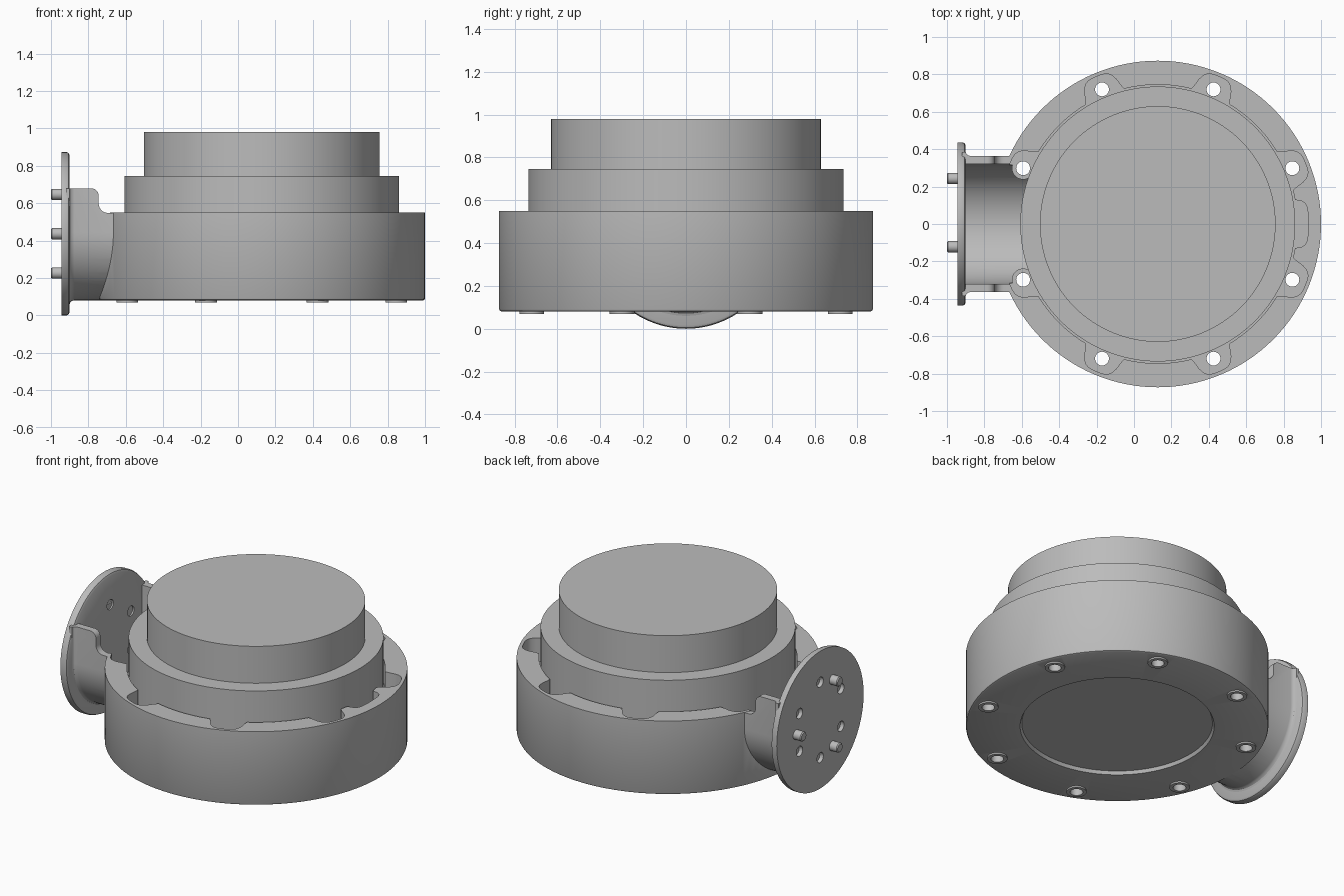
import bpy, bmesh
from math import sin, cos, pi, radians
from mathutils import Vector

if "Cube" in bpy.data.objects:
    bpy.data.objects.remove(bpy.data.objects["Cube"], do_unlink=True)

grey = bpy.data.materials.new("plain grey")
grey.use_nodes = True
grey.diffuse_color = (0.5, 0.5, 0.5, 1)
grey.node_tree.nodes["Principled BSDF"].inputs["Base Color"].default_value = (0.5, 0.5, 0.5, 1)

CX = 0.127       # housing axis
FZ = 0.437       # flange axis height
NZ = 0.445       # neck axis height


def loft(name, rings):
    """Closed solid through a list of equal-length loops."""
    bm = bmesh.new()
    loops = [[bm.verts.new(p) for p in ring] for ring in rings]
    n = len(loops[0])
    for a, b in zip(loops, loops[1:]):
        for i in range(n):
            j = (i + 1) % n
            bm.faces.new((a[i], a[j], b[j], b[i]))
    bm.faces.new(loops[0])
    bm.faces.new(loops[-1])
    bmesh.ops.recalc_face_normals(bm, faces=bm.faces)
    mesh = bpy.data.meshes.new(name)
    bm.to_mesh(mesh)
    bm.free()
    mesh.materials.append(grey)
    obj = bpy.data.objects.new(name, mesh)
    bpy.context.collection.objects.link(obj)
    return obj


def lathe_z(name, profile, x=CX, y=0, n=128):
    return loft(name, [[Vector((x + r * cos(2 * pi * i / n), y + r * sin(2 * pi * i / n), z))
                        for i in range(n)] for r, z in profile])


def lathe_x(name, profile, y=0, z=FZ, n=96):
    return loft(name, [[Vector((x, y + r * cos(2 * pi * i / n), z + r * sin(2 * pi * i / n)))
                        for i in range(n)] for r, x in profile])


def u_channel(name, stations, top, n=40):
    """Half-round trough section, open upward, along x."""
    rings = []
    for r, x in stations:
        ring = [Vector((x, -r, top))]
        ring += [Vector((x, -r * cos(pi * i / n), NZ - r * sin(pi * i / n))) for i in range(n + 1)]
        rings.append(ring + [Vector((x, r, top))])
    return loft(name, rings)


def combine(obj, tool, operation="DIFFERENCE"):
    mod = obj.modifiers.new("combine", "BOOLEAN")
    mod.operation, mod.solver, mod.object = operation, "EXACT", tool
    bpy.context.view_layer.objects.active = obj
    bpy.ops.object.modifier_apply(modifier=mod.name)
    bpy.data.objects.remove(tool, do_unlink=True)


def smooth(obj):
    bpy.ops.object.select_all(action="DESELECT")
    obj.select_set(True)
    bpy.context.view_layer.objects.active = obj
    bpy.ops.object.shade_smooth_by_angle(angle=radians(30))


# Bolt positions around the housing
bolts = [(CX + 0.779 * cos(a), 0.779 * sin(a))
         for a in (radians(22.5 + 45 * k) for k in range(8))]

# Housing with rounded lower edge and recessed underside
housing = lathe_z("housing", [(0.55, 0.1), (0.56, 0.08), (0.861, 0.08), (0.869, 0.084),
                              (0.873, 0.092), (0.873, 0.55)])

# Outlet neck, flared at the flange, with stepped side walls
neck = u_channel("neck", [(0.385, -0.92), (0.385, -0.9), (0.374, -0.896), (0.367, -0.887),
                          (0.364, -0.875), (0.364, -0.62)], 0.68)
step = [(-0.79, 0.75), (-0.79, 0.681)]
step += [(-0.785 + 0.04 * sin(t), 0.64 + 0.04 * cos(t)) for t in (pi / 12 * i for i in range(1, 7))]
step += [(-0.695 - 0.05 * cos(t), 0.598 - 0.05 * sin(t)) for t in (pi / 12 * i for i in range(7))]
step += [(-0.5, 0.548), (-0.5, 0.75)]
combine(neck, loft("step_cutter", [[Vector((x, y, z)) for x, z in step] for y in (-0.6, 0.6)]))
combine(housing, neck, "UNION")
combine(housing, u_channel("trough_cutter", [(0.32, -0.91), (0.32, -0.45)], 1.0))

# Bosses standing in the trough
for x, y in bolts:
    if x < -0.5:
        combine(housing, lathe_z("boss", [(0.06, 0.105), (0.06, 0.45)], x, y, 32), "UNION")


def pocket_radius(deg):
    lobe = abs(deg % 45 - 22.5) / 8
    relief = abs((deg + 180) % 360 - 180) / 10
    r = 0.745 + 0.108 * max(0, 1 - lobe ** 4)
    return max(r, 0.745 + 0.06 * max(0, 1 - relief ** 8))


# Lobed pocket around the inner drum
pocket = [[Vector((CX + pocket_radius(d) * cos(radians(d)), pocket_radius(d) * sin(radians(d)), z))
           for d in range(360)] for z in (0.4, 0.9)]
combine(housing, loft("pocket_cutter", pocket))

# Raised rings below the housing, and through holes
for x, y in bolts:
    combine(housing, lathe_z("pad", [(0.058, 0.07), (0.058, 0.095)], x, y, 32), "UNION")
for x, y in bolts:
    combine(housing, lathe_z("hole_cutter", [(0.037, 0), (0.037, 0.8)], x, y, 32))
smooth(housing)

# Stepped drum
drum = lathe_z("drum", [(0.735, 0.11), (0.735, 0.745), (0.63, 0.745), (0.63, 0.98)])
smooth(drum)

# Flange with rounded inner rim and six holes
flange = lathe_x("flange", [(0.437, -0.945), (0.437, -0.918), (0.432, -0.906), (0.42, -0.9)])
for k in range(6):
    a = radians(30 + 60 * k)
    combine(flange, lathe_x("hole_cutter", [(0.032, -1.1), (0.032, -0.8)],
                            0.24 * cos(a), FZ + 0.24 * sin(a), 24))
smooth(flange)

# Locating pins
for k in range(3):
    a = radians(120 * k)
    pin = lathe_x(f"pin_{k + 1}", [(0.03, -0.92), (0.03, -0.994), (0.025, -1.0)],
                  0.243 * cos(a), FZ + 0.243 * sin(a), 24)
    smooth(pin)
